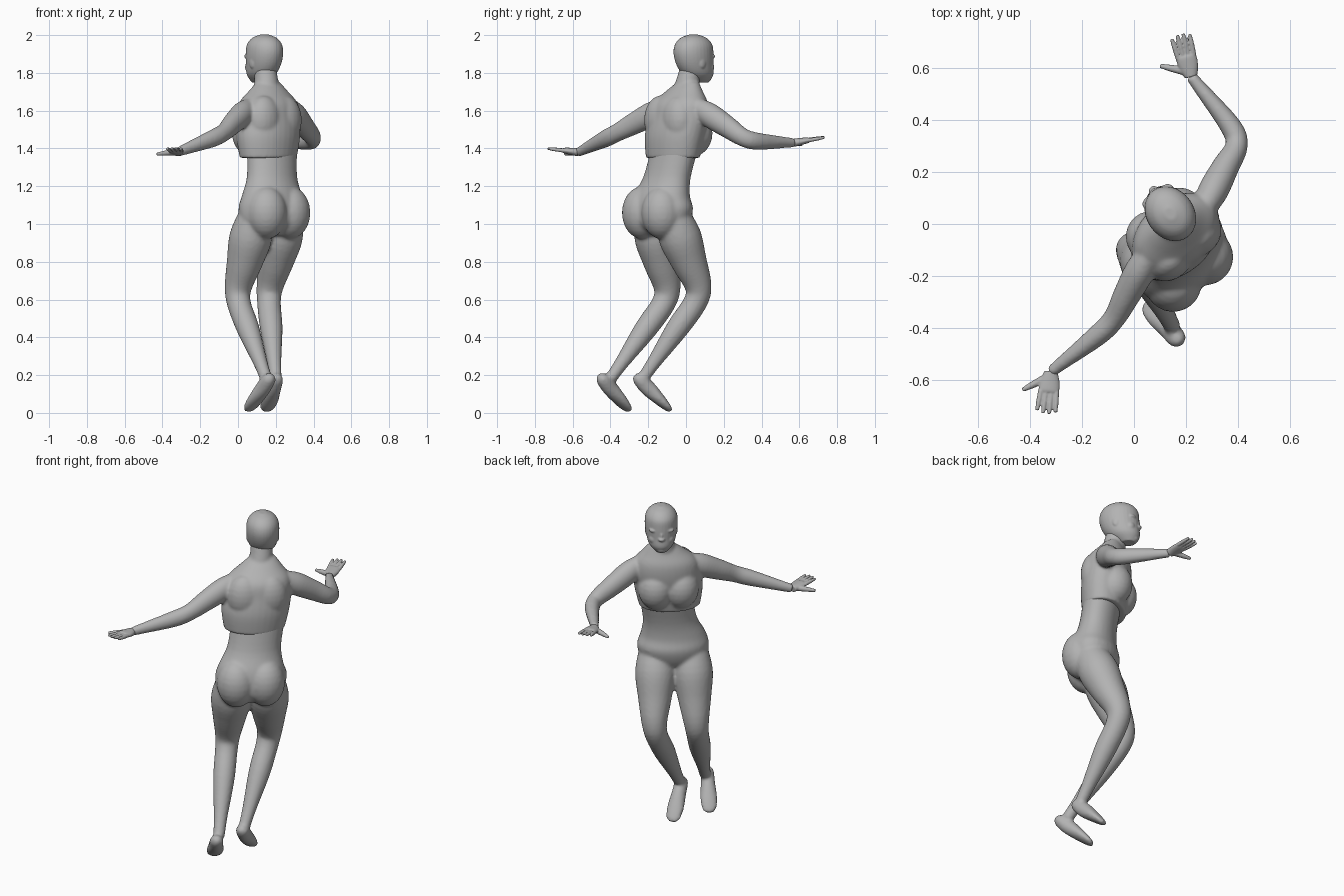
import bpy
import bmesh
import math
from mathutils import Vector, Matrix

cube = bpy.data.objects.get("Cube")
if cube:
    bpy.data.objects.remove(cube, do_unlink=True)

# One plain grey for the whole figure
grey = bpy.data.materials.new("plain_grey")
grey.use_nodes = True
grey.diffuse_color = (.45, .45, .45, 1)
shader = grey.node_tree.nodes["Principled BSDF"]
shader.inputs["Base Color"].default_value = grey.diffuse_color

UP = Vector((0, 0, 1))
# The chest and the face are each turned about the vertical
CHEST_TURN = Matrix.Rotation(math.radians(40), 3, "Z")
FACE_TURN = Matrix.Rotation(math.radians(36), 3, "Z")
SIDES = (("left", -1), ("right", 1))


def fuse(name, bm, voxel, softness):
    """Melt overlapping closed forms into one smooth skin."""
    bmesh.ops.recalc_face_normals(bm, faces=bm.faces)
    mesh = bpy.data.meshes.new(name)
    bm.to_mesh(mesh)
    bm.free()
    mesh.materials.append(grey)
    obj = bpy.data.objects.new(name, mesh)
    bpy.context.collection.objects.link(obj)
    remesh = obj.modifiers.new("skin", "REMESH")
    remesh.mode = "VOXEL"
    remesh.voxel_size = voxel
    remesh.use_smooth_shade = True
    soften = obj.modifiers.new("soften", "SMOOTH")
    soften.factor = .5
    soften.iterations = softness


def smooth_path(rings, steps=4):
    """Catmull-Rom interpolation of rings given as (centre, width, depth)."""
    keys = [Vector((*centre, width, depth)) for centre, width, depth in rings]
    keys = [keys[0]] + keys + [keys[-1]]
    out = []
    for a, b, c, d in zip(keys, keys[1:], keys[2:], keys[3:]):
        for s in range(steps):
            t = s / steps
            bend = (2 * a - 5 * b + 4 * c - d) * t + (3 * b - a - 3 * c + d) * t * t
            out.append(b + (c - a + bend) * t / 2)
    return out + [keys[-1]]


def loft(bm, rings, across, level=False, sides=24):
    """Skin elliptical rings along a path; level rings stay horizontal."""
    path = smooth_path(rings)
    centres = [Vector(key[:3]) for key in path]
    loops = []
    for i, key in enumerate(path):
        ahead, behind = centres[min(i + 1, len(path) - 1)], centres[max(i - 1, 0)]
        along = UP if level else (ahead - behind).normalized()
        u = (across - along * across.dot(along)).normalized()
        v = along.cross(u)
        angles = [math.tau * k / sides for k in range(sides)]
        loops.append([bm.verts.new(centres[i] + u * key[3] * math.cos(a) + v * key[4] * math.sin(a))
                      for a in angles])
    for low, high in zip(loops, loops[1:]):
        for k in range(sides):
            bm.faces.new((low[k - 1], low[k], high[k], high[k - 1]))
    bm.faces.new(loops[0])
    bm.faces.new(loops[-1])


def blob(bm, origin, offset, radii, turn):
    """Ellipsoid placed and sized along the turned side, front and up axes."""
    place = (Matrix.Translation(origin) @ turn.to_4x4() @ Matrix.Translation(offset)
             @ Matrix.Diagonal((*radii, 1)))
    bmesh.ops.create_uvsphere(bm, u_segments=24, v_segments=12, radius=1, matrix=place)


def trunk(bm, x, profile):
    """Level torso loft from (y, z, half width); depth follows width."""
    rings = [((x, y, z), width, width * .7) for y, z, width in profile]
    loft(bm, rings, CHEST_TURN.col[0], level=True, sides=32)


# Limbs: radii placed along two bones, the joint in between being at 1
ARM = [(0, .05), (.25, .065), (.6, .058), (.9, .048), (1.2, .046), (1.8, .03), (2, .025)]
LEG = [(0, .09), (.3, .113), (.6, .095), (.9, .072), (1.1, .063), (1.4, .06), (1.8, .038), (2, .032)]


def limb(bm, start, joint, end, profile, across, flatness):
    def point(t):
        return start.lerp(joint, t) if t < 1 else joint.lerp(end, t - 1)
    loft(bm, [(point(t), radius, radius * flatness) for t, radius in profile], across)


def hand(name, wrist, aim, thumb):
    """Flat palm, four fingers fanned about the aim point, and a thumb."""
    bm = bmesh.new()
    reach = aim - wrist
    spread = reach.cross(UP).normalized()
    knuckle = wrist + reach * .45
    loft(bm, [(wrist, .022, .026), (wrist.lerp(knuckle, .5), .019, .038),
              (knuckle, .015, .04), (knuckle + reach * .05, .008, .034)], UP)
    for fan in (-1.5, -.5, .5, 1.5):
        base = knuckle + spread * fan * .02
        tip = aim + spread * fan * .024 - reach * abs(fan) * .05
        loft(bm, [(base, .011, .011), (base.lerp(tip, .6), .01, .01), (tip, .007, .007)], UP, sides=10)
    root = wrist.lerp(knuckle, .2)
    loft(bm, [(root, .018, .018), (root.lerp(thumb, .6), .014, .014), (thumb, .008, .008)], UP, sides=10)
    fuse(name, bm, .004, 2)


def leg(bm, hip, knee, ankle, heel, toe):
    """Bent leg with a foot pointing down from heel to toe."""
    across = (toe - heel).cross(UP)
    limb(bm, hip, knee, ankle, LEG, across, 1)
    shape = [(0, .015, .015), (.1, .036, .034), (.36, .04, .042),
             (.7, .048, .03), (.92, .04, .018), (1, .02, .01)]
    loft(bm, [(heel.lerp(toe, t), width, depth) for t, width, depth in shape], across)


# Waist, hips, legs and feet
V = Vector
lower = bmesh.new()
trunk(lower, .18, [(-.13, .94, .1), (-.14, 1, .18), (-.13, 1.08, .2),
                   (-.13, 1.15, .18), (-.1, 1.25, .15), (-.06, 1.4, .15)])
for label, s in SIDES:
    blob(lower, (.18, -.14, 1.06), (.08 * s, -.05, 0), (.11, .11, .14), CHEST_TURN)
leg(lower, V((.1, -.19, 1.06)), V((-.01, -.09, .62)), V((.15, -.4, .18)),
    V((.18, -.46, .2)), V((.05, -.3, .01)))
leg(lower, V((.26, -.08, 1.06)), V((.16, .08, .63)), V((.2, -.23, .18)),
    V((.21, -.27, .2)), V((.15, -.08, .01)))
fuse("waist_and_legs", lower, .009, 8)

# Chest in a fitted top, its hem overhanging the waist, with neck and arms
upper = bmesh.new()
trunk(upper, .16, [(-.07, 1.35, .17), (-.06, 1.46, .19), (-.04, 1.56, .19),
                   (-.03, 1.64, .175), (-.01, 1.7, .12), (.01, 1.75, .07)])
loft(upper, [((.15, -.01, 1.68), .08, .07), ((.15, .01, 1.76), .063, .063),
             ((.14, .03, 1.84), .06, .06)], CHEST_TURN.col[0], level=True)
for label, s in SIDES:
    blob(upper, (.16, -.05, 1.48), (.07 * s, .06, 0), (.1, .1, .12), CHEST_TURN)
    blob(upper, (.16, -.05, 1.55), (.07 * s, -.05, 0), (.1, .08, .13), CHEST_TURN)
LEFT_WRIST, RIGHT_WRIST = V((-.32, -.57, 1.38)), V((.22, .57, 1.43))
limb(upper, V((.06, -.11, 1.62)), V((-.09, -.39, 1.47)), LEFT_WRIST, ARM, UP, .9)
limb(upper, V((.27, .06, 1.62)), V((.41, .33, 1.44)), RIGHT_WRIST, ARM, UP, .9)
fuse("chest_and_arms", upper, .008, 8)
hand("left_hand", LEFT_WRIST, V((-.34, -.735, 1.4)), V((-.43, -.64, 1.37)))
hand("right_hand", RIGHT_WRIST, V((.177, .735, 1.46)), V((.1, .61, 1.42)))

# Head: skull tapering forward to the chin, from (forward, z, half width)
HEAD = V((.14, .04, 0))
head = bmesh.new()
skull = [(.05, 1.75, .035), (.03, 1.79, .07), (.01, 1.84, .085), (0, 1.9, .092),
         (0, 1.95, .086), (0, 1.985, .06), (0, 2.003, .02)]
loft(head, [(HEAD + FACE_TURN.col[1] * forward + UP * z, width, width * 1.22)
            for forward, z, width in skull], FACE_TURN.col[0], level=True, sides=32)


def feature(side, forward, z, radii):
    blob(head, HEAD, (side, forward, z), radii, FACE_TURN)


# Nose, lips and chin, then paired brows, eyes, cheeks and ears
feature(0, .1, 1.86, (.012, .02, .03))
feature(0, .108, 1.842, (.02, .02, .012))
feature(0, .098, 1.814, (.03, .017, .008))
feature(0, .096, 1.8, (.025, .017, .008))
feature(0, .085, 1.772, (.03, .025, .02))
for label, s in SIDES:
    feature(.04 * s, .083, 1.888, (.03, .022, .012))
    feature(.038 * s, .083, 1.866, (.018, .016, .009))
    feature(.04 * s, .07, 1.83, (.03, .03, .03))
    feature(.083 * s, 0, 1.855, (.008, .02, .03))
fuse("head", head, .005, 3)
